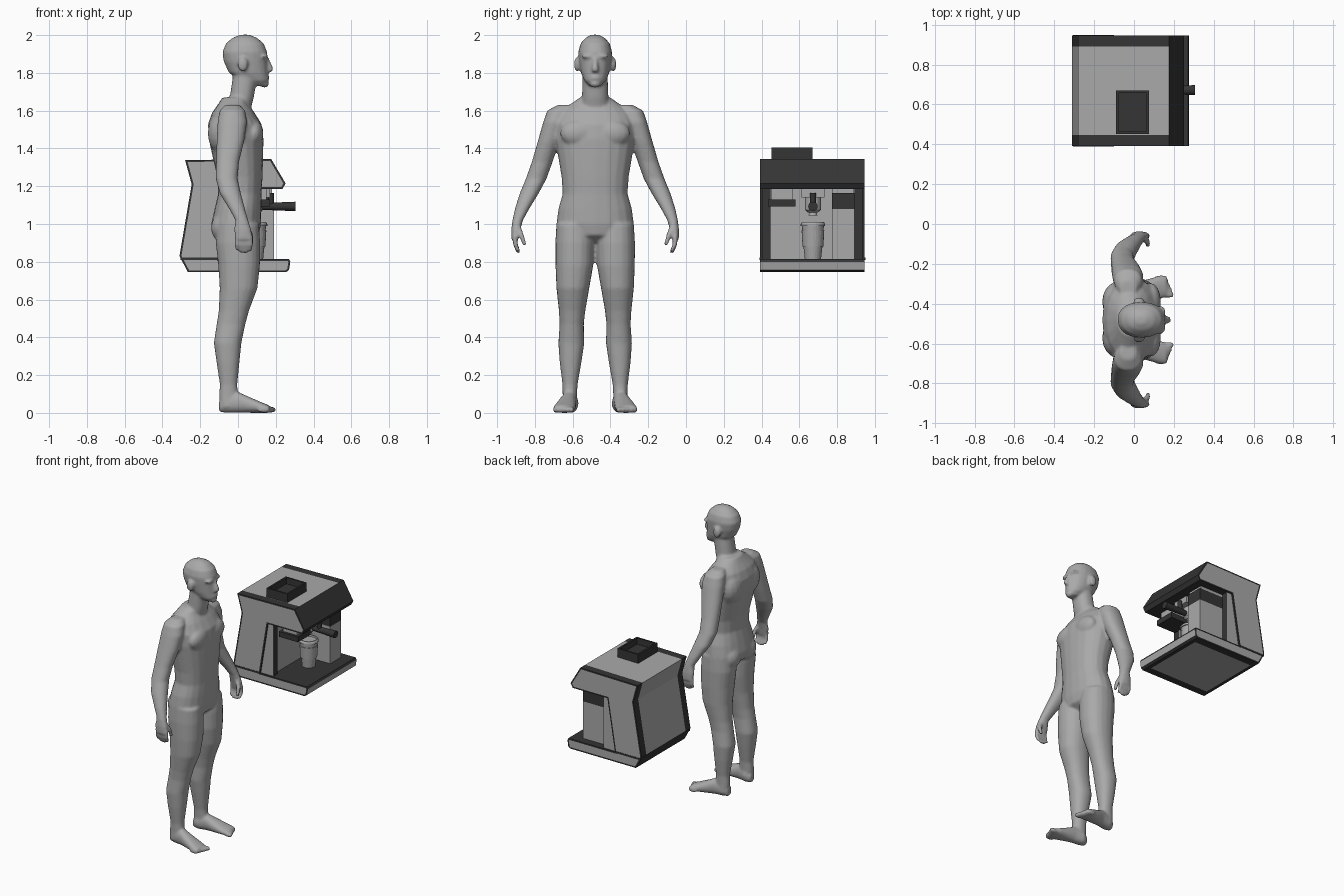
import bpy, bmesh, math
from mathutils import Vector, Matrix

cube = bpy.data.objects.get("Cube")
if cube:
    bpy.data.objects.remove(cube)


def material(name, v):
    m = bpy.data.materials.new(name)
    m.use_nodes = True
    m.diffuse_color = (v, v, v, 1)
    m.node_tree.nodes["Principled BSDF"].inputs["Base Color"].default_value = (v, v, v, 1)
    return m


LIGHT = material("light_grey", 0.40)
DARK = material("charcoal", 0.035)


def finish(bm, name, *mats):
    bmesh.ops.recalc_face_normals(bm, faces=bm.faces)
    me = bpy.data.meshes.new(name)
    bm.to_mesh(me)
    bm.free()
    ob = bpy.data.objects.new(name, me)
    bpy.context.collection.objects.link(ob)
    for m in mats:
        me.materials.append(m)
    return ob


# ---------- standing figure ----------
CY = -0.481


def loft(bm, rings, axis="z", n=20, power=0.9):
    """Skin elliptical rings (x, y, z, a, b) lying across the given axis."""
    loops = []
    for x, y, z, a, b in rings:
        loop = []
        for i in range(n):
            t = math.tau * i / n
            c, s = math.cos(t), math.sin(t)
            u = a * math.copysign(abs(c) ** power, c)
            v = b * math.copysign(abs(s) ** power, s)
            off = (u, v, 0) if axis == "z" else (0, u, v)
            loop.append(bm.verts.new(Vector((x, y + CY, z)) + Vector(off)))
        loops.append(loop)
    for p, q in zip(loops, loops[1:]):
        for i in range(n):
            j = (i + 1) % n
            bm.faces.new((p[i], p[j], q[j], q[i]))
    bm.faces.new(loops[0][::-1])
    bm.faces.new(loops[-1])


def blob(bm, x, y, z, sx, sy, sz):
    mat = Matrix.Translation((x, y + CY, z)) @ Matrix.Diagonal((sx, sy, sz, 1))
    bmesh.ops.create_uvsphere(bm, u_segments=16, v_segments=10, radius=1, matrix=mat)


def mirrored(rings, side):
    return [(x, y * side, z, a, b) for x, y, z, a, b in rings]


TORSO = [(0, .90, .05, .05), (-.005, .94, .115, .15), (-.01, 1.0, .132, .205),
         (0, 1.08, .124, .195), (.01, 1.16, .115, .172), (.01, 1.25, .12, .178),
         (0, 1.35, .133, .195), (-.01, 1.45, .145, .212), (-.017, 1.53, .142, .215),
         (-.025, 1.59, .112, .19), (-.025, 1.635, .08, .13), (-.015, 1.67, .068, .08)]
HEAD = [(.115, 1.732, .035, .03), (.09, 1.76, .072, .058), (.055, 1.80, .103, .075),
        (.04, 1.86, .116, .085), (.036, 1.91, .119, .09), (.036, 1.955, .101, .078),
        (.036, 1.985, .066, .052), (.036, 2.002, .025, .02)]
NECK = [(-.01, 1.58, .07, .08), (.02, 1.67, .064, .07), (.04, 1.80, .064, .066)]
ARM = [(-.03, .16, 1.63, .04, .04), (-.03, .192, 1.60, .068, .062),
       (-.03, .213, 1.54, .078, .062), (-.04, .245, 1.44, .073, .058),
       (-.055, .28, 1.33, .061, .055), (-.06, .312, 1.24, .058, .055),
       (-.04, .35, 1.16, .056, .05), (-.005, .387, 1.08, .042, .038),
       (.02, .41, 1.02, .034, .028), (.025, .42, .97, .045, .024), (.03, .425, .92, .045, .019)]
LEG = [(0, .11, 1.0, .11, .095), (0, .108, .9, .118, .103), (.006, .11, .78, .11, .1),
       (.003, .118, .66, .1, .087), (-.022, .122, .54, .08, .07), (-.037, .124, .47, .076, .064),
       (-.055, .126, .37, .073, .069), (-.053, .13, .27, .061, .058),
       (-.05, .133, .15, .046, .04), (-.05, .134, .09, .05, .038), (-.05, .135, .03, .045, .04)]
FOOT = [(-.1, .13, .035, .025, .03), (-.06, .13, .05, .042, .05), (0, .14, .056, .042, .055),
        (.07, .153, .04, .052, .04), (.13, .163, .027, .058, .027), (.165, .168, .02, .054, .02)]

bm = bmesh.new()
for part in (TORSO, HEAD, NECK):
    loft(bm, [(x, 0, z, a, b) for x, z, a, b in part])
# nose, lips and chin
loft(bm, [(.16, 0, 1.805, .02, .02), (.165, 0, 1.822, .024, .018), (.145, 0, 1.88, .018, .012)], n=10)
blob(bm, .15, 0, 1.775, .018, .03, .013)
blob(bm, .14, 0, 1.742, .024, .03, .02)
for s in (-1, 1):
    loft(bm, mirrored(ARM, s))
    loft(bm, mirrored(LEG, s))
    loft(bm, mirrored(FOOT, s), axis="x")
    blob(bm, .025, s * .096, 1.845, .028, .016, .038)    # ear
    blob(bm, .135, s * .035, 1.888, .026, .038, .012)    # brow
    blob(bm, .085, s * .09, 1.48, .05, .095, .07)        # chest
    blob(bm, -.085, s * .09, 1.48, .075, .1, .11)        # shoulder blade
    blob(bm, -.065, s * .085, .98, .078, .085, .085)     # buttock
    for i in range(4):
        x = .03 + (i - 1.5) * .024
        tip = .84 + .012 * abs(i - 1.6)
        loft(bm, mirrored([(x, .425, .94, .012, .013), (x, .422, .89, .012, .013),
                           (x, .405, tip, .01, .011)], s), n=10)
    loft(bm, mirrored([(.045, .41, .99, .016, .016), (.068, .39, .94, .014, .014),
                       (.07, .372, .885, .011, .011)], s), n=10)
    for i in range(5):
        blob(bm, .172 - .009 * i, s * (.125 + .022 * i), .017, .032, .0145 - .001 * i, .017)
figure = finish(bm, "standing_figure", LIGHT)
fuse = figure.modifiers.new("fuse_parts", "REMESH")
fuse.mode = "VOXEL"
fuse.voxel_size = .0085
fuse.use_smooth_shade = True
soft = figure.modifiers.new("soften", "SMOOTH")
soft.factor = .5
soft.iterations = 4

# ---------- coffee machine ----------
Y0, Y1 = .392, .946
# shell outline: x, z and the colour rule of the band that follows
SHELL = [(-.28, 1.338, "mid"), (.175, 1.345, "dark"), (.252, 1.215, "dark"), (.235, 1.185, "dark"),
         (-.04, 1.185, "mid"), (-.10, .815, "dark"), (.27, .815, "dark"), (.277, .80, "all"),
         (.27, .757, "dark"), (.255, .745, "dark"), (.23, .745, "mid"), (-.24, .745, "dark"),
         (-.265, .745, "dark"), (-.31, .83, "mid"), (-.245, 1.21, "mid")]

bm = bmesh.new()
rows = [[bm.verts.new((x, y, z)) for x, z, _ in SHELL] for y in (Y0, Y0 + .055, Y1 - .055, Y1)]
for r, (p, q) in enumerate(zip(rows, rows[1:])):
    for i, (_, _, rule) in enumerate(SHELL):
        j = (i + 1) % len(SHELL)
        f = bm.faces.new((p[i], p[j], q[j], q[i]))
        f.material_index = 0 if rule == "all" or (rule == "mid" and r == 1) else 1
caps = [bm.faces.new(rows[0]), bm.faces.new(rows[-1][::-1])]
for cap in caps:
    cap.material_index = 1
bmesh.ops.recalc_face_normals(bm, faces=bm.faces)
bmesh.ops.inset_individual(bm, faces=caps, thickness=.01, use_even_offset=True)
for cap in caps:
    cap.material_index = 0
finish(bm, "machine_shell", LIGHT, DARK)


def box(name, x, y, z, mat, front=None):
    """Box from three ranges; its +x face can take another material."""
    bm = bmesh.new()
    bmesh.ops.create_cube(bm, size=1)
    for v in bm.verts:
        v.co = [r[0] + (c + .5) * (r[1] - r[0]) for c, r in zip(v.co, (x, y, z))]
    bm.normal_update()
    for f in bm.faces:
        f.material_index = 1 if front and f.normal.x > .5 else 0
    return finish(bm, name, mat, *([front] if front else []))


def turned(name, profile, x, y, mat, n=24):
    """Solid of revolution from (radius, z) pairs."""
    bm = bmesh.new()
    vs = [bm.verts.new((r, 0, z)) for r, z in profile]
    es = [bm.edges.new(e) for e in zip(vs, vs[1:])]
    bmesh.ops.spin(bm, geom=vs + es, axis=(0, 0, 1), cent=(0, 0, 0), angle=math.tau, steps=n)
    bmesh.ops.remove_doubles(bm, verts=bm.verts, dist=1e-5)
    bmesh.ops.translate(bm, verts=bm.verts, vec=(x, y, 0))
    return finish(bm, name, mat)


# seam between side panel and base
for name, y in (("right_seam", Y0), ("left_seam", Y1)):
    box(name, (-.305, -.10), (y - .003, y + .003), (.81, .822), DARK)

# inner body under the head
box("right_inner_wall", (-.12, .0), (.402, .447), (.815, 1.185), LIGHT, DARK)
box("left_inner_wall", (-.12, .0), (.892, .936), (.815, 1.185), LIGHT, DARK)
box("rear_wall", (-.12, -.02), (.447, .892), (.815, 1.185), LIGHT)
box("side_tank", (-.05, .19), (.772, .892), (.815, 1.08), LIGHT)
box("tank_display", (-.05, .19), (.772, .892), (1.08, 1.165), DARK)
box("tank_cap", (-.05, .18), (.775, .89), (1.165, 1.186), LIGHT)

# open bean tray on top
HX, HY, HZ = (-.09, .075), (.452, .67), (1.335, 1.405)
box("tray_floor", HX, HY, (1.335, 1.36), DARK)
for k in (0, 1):
    sx, sy = HX[k], HY[k]
    inx, iny = sx + (.012, -.012)[k], sy + (.012, -.012)[k]
    box("tray_end", sorted((sx, inx)), HY, HZ, DARK)
    box("tray_side", HX, sorted((sy, iny)), HZ, DARK)

# grinder outlet with its dark holder
box("grinder_outlet", (.04, .15), (.452, .565), (1.13, 1.186), LIGHT)
box("grinder_holder", (.02, .17), (.435, .58), (1.092, 1.13), DARK)

# brew group, filter holder and handle
GX, GY = .09, .672
box("brew_block", (.02, .17), (.612, .732), (1.14, 1.186), LIGHT)
turned("filter_basket", [(0, 1.14), (.042, 1.14), (.042, 1.075), (.025, 1.06), (0, 1.06)], GX, GY, LIGHT)
turned("spout", [(0, 1.065), (.018, 1.065), (.024, 1.045), (0, 1.045)], GX, GY, LIGHT, 12)
bm = bmesh.new()
bmesh.ops.create_cone(bm, cap_ends=True, segments=16, radius1=.018, radius2=.025, depth=.18,
                      matrix=Matrix.Translation((.215, GY, 1.093)) @ Matrix.Rotation(math.pi / 2, 4, "Y"))
finish(bm, "filter_handle", DARK)
turned("steam_knob", [(0, 1.165), (.016, 1.165), (.016, 1.1), (0, 1.1)], .175, GY, DARK, 12)

# paper cup with rim, sleeve and lid
turned("cup", [(0, .815), (.043, .815), (.05, .88), (.055, .88), (.06, .965), (.056, .965),
               (.058, .99), (.065, .99), (.065, 1.0), (.058, 1.01), (.05, 1.01), (.048, 1.0),
               (0, 1.0)], GX, GY, LIGHT)
